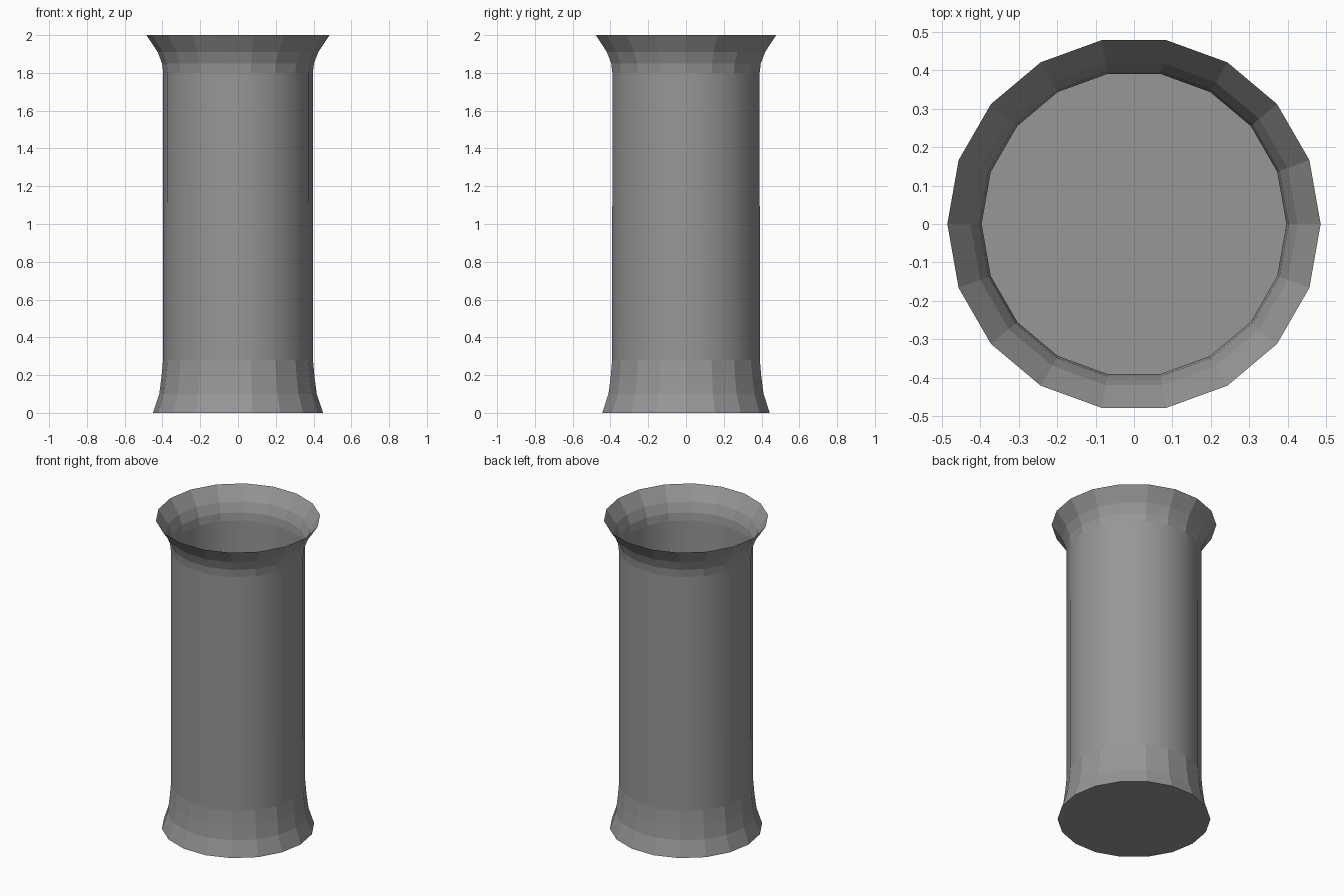
import bpy, bmesh, math

if "Cube" in bpy.data.objects:
    bpy.data.objects.remove(bpy.data.objects["Cube"])

SIDES = 18
# (radius, height) from foot to rim
PROFILE = [(0.45, 0.0), (0.417, 0.1), (0.405, 0.19), (0.397, 0.28),
           (0.396, 1.8), (0.402, 1.85), (0.425, 1.91), (0.485, 2.0)]

bm = bmesh.new()

# Rings of the column
rings = []
for r, z in PROFILE:
    rings.append([bm.verts.new((r * math.cos(math.tau * i / SIDES),
                                r * math.sin(math.tau * i / SIDES), z))
                  for i in range(SIDES)])

# Thin wall: flat facets on both flares, smooth straight shaft
for k, (low, high) in enumerate(zip(rings, rings[1:])):
    for i in range(SIDES):
        j = (i + 1) % SIDES
        face = bm.faces.new((low[i], low[j], high[j], high[i]))
        face.smooth = k == 3

# Closed foot, open top
bm.faces.new(rings[0][::-1])

mesh = bpy.data.meshes.new("flared_column")
bm.to_mesh(mesh)
bm.free()
column = bpy.data.objects.new("flared_column", mesh)
bpy.context.collection.objects.link(column)

# Dark grey finish
grey = bpy.data.materials.new("dark_grey")
grey.diffuse_color = (0.31, 0.31, 0.31, 1)
grey.use_nodes = True
grey.node_tree.nodes["Principled BSDF"].inputs["Base Color"].default_value = grey.diffuse_color
mesh.materials.append(grey)
